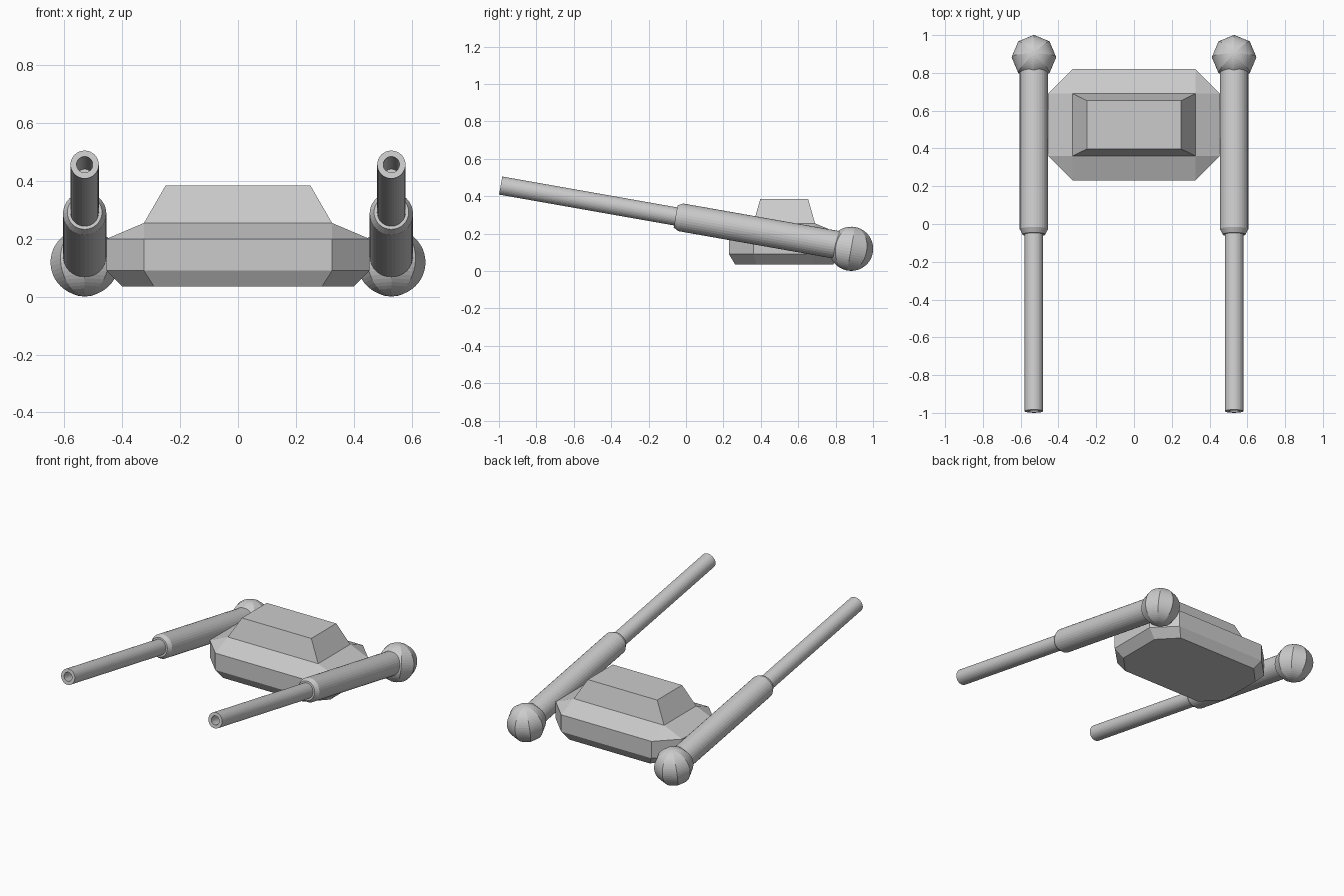
import bpy, bmesh
from math import sin, cos, pi, radians
from mathutils import Matrix, Vector

if "Cube" in bpy.data.objects:
    bpy.data.objects.remove(bpy.data.objects["Cube"])

TILT = radians(-10)      # barrels rise towards the front
X = 0.53                 # barrel spacing from the centre


def finish(bm, name):
    bmesh.ops.recalc_face_normals(bm, faces=bm.faces)
    me = bpy.data.meshes.new(name)
    bm.to_mesh(me)
    bm.free()
    ob = bpy.data.objects.new(name, me)
    bpy.context.collection.objects.link(ob)
    return ob


def lathe(name, profile, segs, matrix):
    """Revolve (radius, height) points around local z."""
    bm = bmesh.new()
    vs = [bm.verts.new((r, 0, h)) for r, h in profile]
    es = [bm.edges.new(p) for p in zip(vs, vs[1:])]
    bmesh.ops.spin(bm, geom=vs + es, cent=(0, 0, 0), axis=(0, 0, 1),
                   angle=2 * pi, steps=segs, use_merge=True)
    bmesh.ops.remove_doubles(bm, verts=bm.verts, dist=1e-5)
    bm.transform(matrix)
    return finish(bm, name)


# Hull: stacked octagons, narrowing to a rectangular raised cabin
def octagon(hx, hy, cx, cy, z):
    pts = [(cx, -hy), (hx, -cy), (hx, cy), (cx, hy),
           (-cx, hy), (-hx, cy), (-hx, -cy), (-cx, -hy)]
    return [(x, 0.525 + y, z) for x, y in pts]


rings = [octagon(0.40, 0.262, 0.29, 0.147, 0.035),
         octagon(0.455, 0.295, 0.325, 0.165, 0.09),
         octagon(0.455, 0.295, 0.325, 0.165, 0.20),
         octagon(0.325, 0.165, 0.325, 0.165, 0.255),
         octagon(0.25, 0.128, 0.25, 0.128, 0.385)]
bm = bmesh.new()
loops = [[bm.verts.new(p) for p in ring] for ring in rings]
for a, b in zip(loops, loops[1:]):
    for i in range(8):
        j = (i + 1) % 8
        bm.faces.new((a[i], a[j], b[j], b[i]))
bm.faces.new(loops[0][::-1])
bm.faces.new(loops[-1])
bmesh.ops.remove_doubles(bm, verts=bm.verts, dist=1e-5)
finish(bm, "hull")

muzzle = Vector((0, -0.991, 0.457))
for side, sx in (("left", -X), ("right", X)):
    to_axis = (Matrix.Translation(muzzle + Vector((sx, 0, 0)))
               @ Matrix.Rotation(TILT - pi / 2, 4, 'X'))
    # Hollow thin barrel
    lathe(side + "_barrel",
          [(0, 0.25), (0.028, 0.25), (0.028, 0), (0.049, 0), (0.049, 0.96), (0, 0.96)],
          32, to_axis)
    # Thick sleeve with chamfered ends
    lathe(side + "_sleeve",
          [(0, 0.95), (0.06, 0.95), (0.075, 0.978), (0.075, 1.83), (0.062, 1.855), (0, 1.855)],
          32, to_axis)
    # Rear ball: eight sides, many rings
    bm = bmesh.new()
    bmesh.ops.create_uvsphere(bm, u_segments=8, v_segments=24, radius=0.118)
    bm.transform(Matrix.Translation((sx, 0.883, 0.119)) @ Matrix.Rotation(TILT, 4, 'X'))
    finish(bm, side + "_rear_ball")
